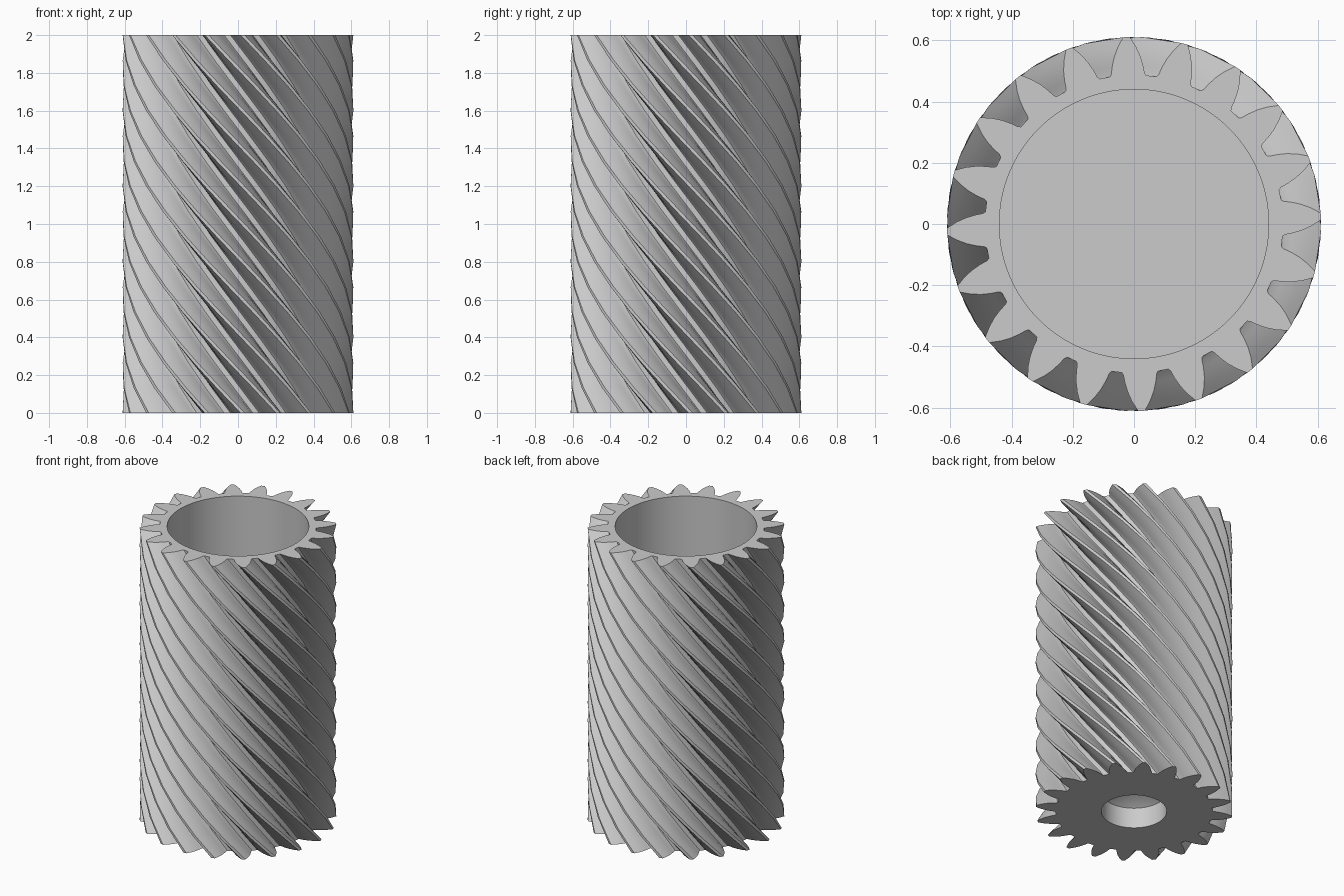
import bpy
import bmesh
from math import sin, cos, pi, tau, radians
from mathutils import Vector

cube = bpy.data.objects.get("Cube")
if cube:
    bpy.data.objects.remove(cube, do_unlink=True)

TEETH = 20
HEIGHT = 2.0
TWIST = -pi            # half a turn over the full height
PHASE = radians(2.3)
SLICES = 15
BORE_R, BORE_FLOOR = 0.44, 0.3
HOLE_R, HOLE_DEPTH, CONE_TIP = 0.203, 0.14, 0.27

grey = bpy.data.materials.new("plain grey")
grey.diffuse_color = (0.6, 0.6, 0.6, 1)
grey.use_nodes = True
grey.node_tree.nodes["Principled BSDF"].inputs["Base Color"].default_value = (0.6, 0.6, 0.6, 1)

# Half of one tooth, root to tip: radius and half angle
FLANK = [(0.487, 0.122), (0.495, 0.110), (0.52, 0.097), (0.55, 0.077),
         (0.58, 0.051), (0.611, 0.018)]
tooth = [(r, -a) for r, a in FLANK] + [(r, a) for r, a in reversed(FLANK)]
outline = [(r, a + k * tau / TEETH + PHASE) for k in range(TEETH) for r, a in tooth]
circle = [k * tau / 80 for k in range(80)]

bm = bmesh.new()


def ring(points, z, turn=0.0):
    return [bm.verts.new((r * cos(a + turn), r * sin(a + turn), z)) for r, a in points]


def wall(low, high, inward=False):
    """Join two rings with quads facing outward, or inward for a bore."""
    n = len(low)
    for i in range(n):
        j = (i + 1) % n
        quad = [low[i], low[j], high[j], high[i]]
        bm.faces.new(quad[::-1] if inward else quad)


def end_face(outer, inner, direction):
    """Fill the flat area between two rings."""
    edges = [bm.edges.get((r[i - 1], r[i])) for r in (outer, inner) for i in range(len(r))]
    normal = Vector((0, 0, direction))
    made = bmesh.ops.triangle_fill(bm, edges=edges, use_beauty=True, normal=normal)
    for f in made["geom"]:
        if isinstance(f, bmesh.types.BMFace):
            f.normal_update()
            if f.normal.z * direction < 0:
                f.normal_flip()


# Helical toothed surface
layers = [ring(outline, HEIGHT * s / SLICES, TWIST * s / SLICES) for s in range(SLICES + 1)]
for low, high in zip(layers, layers[1:]):
    wall(low, high)

# Wide bore from the top, closed by a floor
bore_low = ring([(BORE_R, a) for a in circle], BORE_FLOOR)
bore_high = ring([(BORE_R, a) for a in circle], HEIGHT)
wall(bore_low, bore_high, inward=True)
bm.faces.new(bore_low)

# Blind shaft hole from below with a drilled conical end
hole_low = ring([(HOLE_R, a) for a in circle], 0.0)
hole_high = ring([(HOLE_R, a) for a in circle], HOLE_DEPTH)
wall(hole_low, hole_high, inward=True)
tip = bm.verts.new((0, 0, CONE_TIP))
for i in range(len(hole_high)):
    bm.faces.new((hole_high[i], hole_high[i - 1], tip))

# Flat ends
end_face(layers[-1], bore_high, 1)
end_face(layers[0], hole_low, -1)

mesh = bpy.data.meshes.new("helical_gear")
bm.to_mesh(mesh)
bm.free()
mesh.materials.append(grey)
gear = bpy.data.objects.new("helical_gear", mesh)
bpy.context.collection.objects.link(gear)

bpy.ops.object.select_all(action='DESELECT')
gear.select_set(True)
bpy.context.view_layer.objects.active = gear
bpy.ops.object.shade_smooth_by_angle(angle=radians(25))
